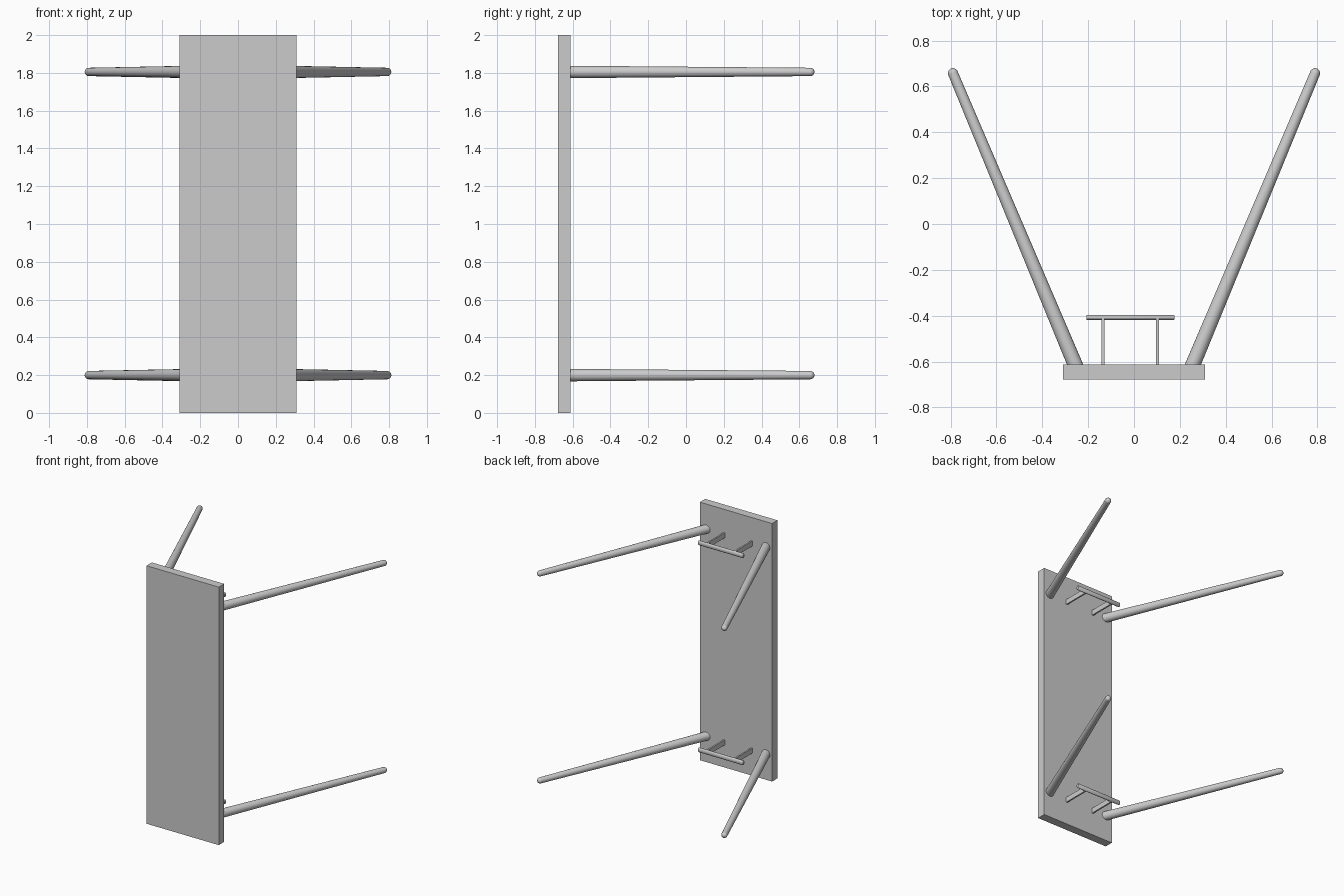
import bpy, bmesh, math
from mathutils import Vector, Matrix

cube = bpy.data.objects.get("Cube")
if cube:
    bpy.data.objects.remove(cube, do_unlink=True)

BOARD_BACK = -0.612


def finish(name, bm, smooth=False):
    bmesh.ops.recalc_face_normals(bm, faces=bm.faces)
    mesh = bpy.data.meshes.new(name)
    bm.to_mesh(mesh)
    bm.free()
    obj = bpy.data.objects.new(name, mesh)
    bpy.context.collection.objects.link(obj)
    if smooth:
        bpy.ops.object.select_all(action='DESELECT')
        obj.select_set(True)
        bpy.context.view_layer.objects.active = obj
        bpy.ops.object.shade_smooth_by_angle(angle=math.radians(40))
    return obj


def box(name, lo, hi):
    lo, hi = Vector(lo), Vector(hi)
    bm = bmesh.new()
    size = Matrix.Diagonal((*(hi - lo), 1))
    bmesh.ops.create_cube(bm, size=1, matrix=Matrix.Translation((lo + hi) / 2) @ size)
    return finish(name, bm)


def lathe(name, profile, matrix, sides=20):
    """Spin (radius, height) points round z, then place the result."""
    bm = bmesh.new()
    verts = [bm.verts.new((r, 0, h)) for r, h in profile]
    edges = [bm.edges.new(pair) for pair in zip(verts, verts[1:])]
    bmesh.ops.spin(bm, geom=verts + edges, axis=(0, 0, 1), cent=(0, 0, 0),
                   angle=math.tau, steps=sides, use_duplicate=False)
    bmesh.ops.remove_doubles(bm, verts=bm.verts, dist=1e-5)
    bmesh.ops.transform(bm, matrix=matrix, verts=bm.verts)
    return finish(name, bm, smooth=True)


def leg(name, side, z):
    """Tapered leg with a domed foot, splayed outwards."""
    start = Vector((side * 0.248, -0.635, z))
    end = Vector((side * 0.79, 0.658, z))
    length, r = (end - start).length, 0.022
    dome = [(r * math.cos(a), length + r * math.sin(a))
            for a in (math.radians(d) for d in range(0, 76, 15))]
    profile = [(0, 0), (0.033, 0), *dome, (0, length + r)]
    turn = (end - start).to_track_quat('Z', 'Y').to_matrix().to_4x4()
    lathe(name, profile, Matrix.Translation(start) @ turn)


def rail(name, z):
    """Crossbar with an oval section and softened ends."""
    half, soft = 0.192, 0.004
    profile = [(0, -half), (0.85, -half), (1, soft - half),
               (1, half - soft), (0.85, half), (0, half)]
    place = (Matrix.Translation((-0.016, -0.408, z))
             @ Matrix.Rotation(math.pi / 2, 4, 'Y')
             @ Matrix.Diagonal((0.018, 0.011, 1, 1)))
    lathe(name, profile, place)


# Upright seat board
box("seat_board", (-0.31, -0.678, 0), (0.31, BOARD_BACK, 2))

# Each end has two legs and a small rail on two flat posts
for level, z in (("lower", 0.2), ("upper", 1.805)):
    for label, side in (("left", 1), ("right", -1)):
        leg(f"{level}_{label}_leg", side, z)
    rail(f"{level}_rail", z - 0.005)
    for label, x in (("left", 0.102), ("right", -0.135)):
        box(f"{level}_{label}_rail_post",
            (x - 0.006, BOARD_BACK - 0.01, z - 0.025),
            (x + 0.006, -0.408, z + 0.014))
